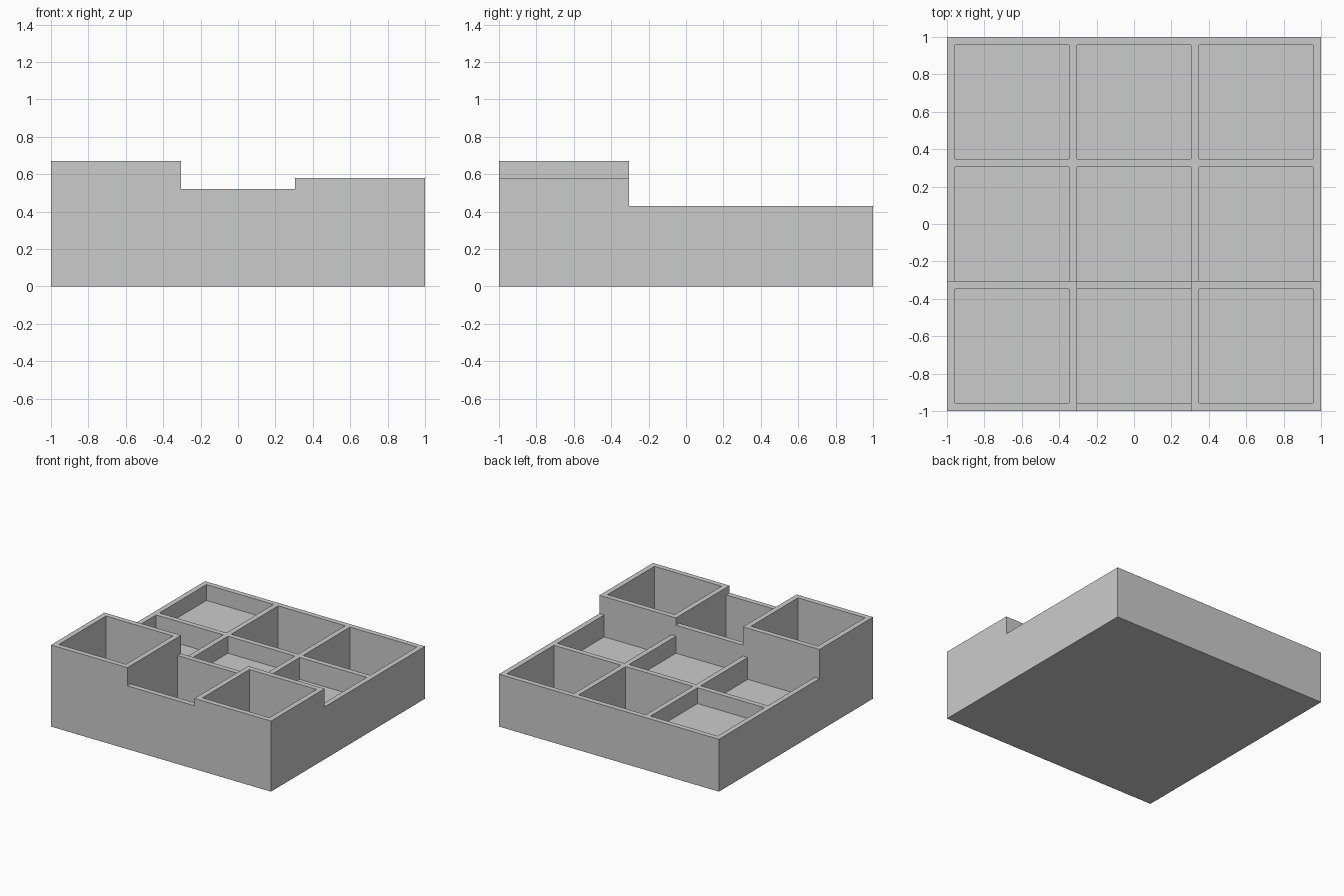
import bpy
import bmesh

cube = bpy.data.objects.get("Cube")
if cube:
    bpy.data.objects.remove(cube, do_unlink=True)

# Tray layout: 3 x 3 pockets separated by equal thin walls
WALL = 0.043
POCKET = (2 - 4 * WALL) / 3
lines = [-1.0]
for i in range(7):
    lines.append(lines[-1] + (POCKET if i % 2 else WALL))

TRAY_RIM = 0.43
FRONT_RIMS = [0.67, 0.52, 0.58]
FLOORS = [
    [0.04, 0.04, 0.04],   # front row
    [0.25, 0.29, 0.25],   # middle row
    [0.30, 0.04, 0.04],   # back row
]


def height(i, j):
    """Surface height of one strip of the plan; zero outside the tray."""
    if not (0 <= i < 7 and 0 <= j < 7):
        return 0.0
    if i % 2 and j % 2:
        return FLOORS[j // 2][i // 2]
    if j > 2:
        return TRAY_RIM
    return FRONT_RIMS[0 if i < 3 else 1 if i == 3 else 2]


bm = bmesh.new()


def quad(*points):
    bm.faces.new([bm.verts.new(p) for p in points])


def step(a, b, low, high):
    """Vertical wall between two plan points."""
    if abs(high - low) > 1e-5:
        quad((*a, low), (*b, low), (*b, high), (*a, high))


# Horizontal surfaces: rims and pocket floors
for i in range(7):
    for j in range(7):
        x0, x1, y0, y1 = lines[i], lines[i + 1], lines[j], lines[j + 1]
        z = height(i, j)
        quad((x0, y0, z), (x1, y0, z), (x1, y1, z), (x0, y1, z))
        quad((x0, y1, 0), (x1, y1, 0), (x1, y0, 0), (x0, y0, 0))

# Vertical surfaces wherever neighbouring heights differ
for k in range(8):
    for m in range(7):
        a, b, c = lines[k], lines[m], lines[m + 1]
        step((a, b), (a, c), height(k, m), height(k - 1, m))
        step((c, a), (b, a), height(m, k), height(m, k - 1))

# Clean up into large flat faces
bmesh.ops.remove_doubles(bm, verts=bm.verts, dist=1e-4)
bmesh.ops.dissolve_limit(bm, angle_limit=0.01, verts=bm.verts, edges=bm.edges)

mesh = bpy.data.meshes.new("compartment_tray")
bm.to_mesh(mesh)
bm.free()
tray = bpy.data.objects.new("compartment_tray", mesh)
bpy.context.collection.objects.link(tray)

# Plain grey material
grey = bpy.data.materials.new("plain_grey")
grey.use_nodes = True
color = (0.6, 0.6, 0.6, 1)
grey.diffuse_color = color
grey.node_tree.nodes["Principled BSDF"].inputs["Base Color"].default_value = color
mesh.materials.append(grey)
